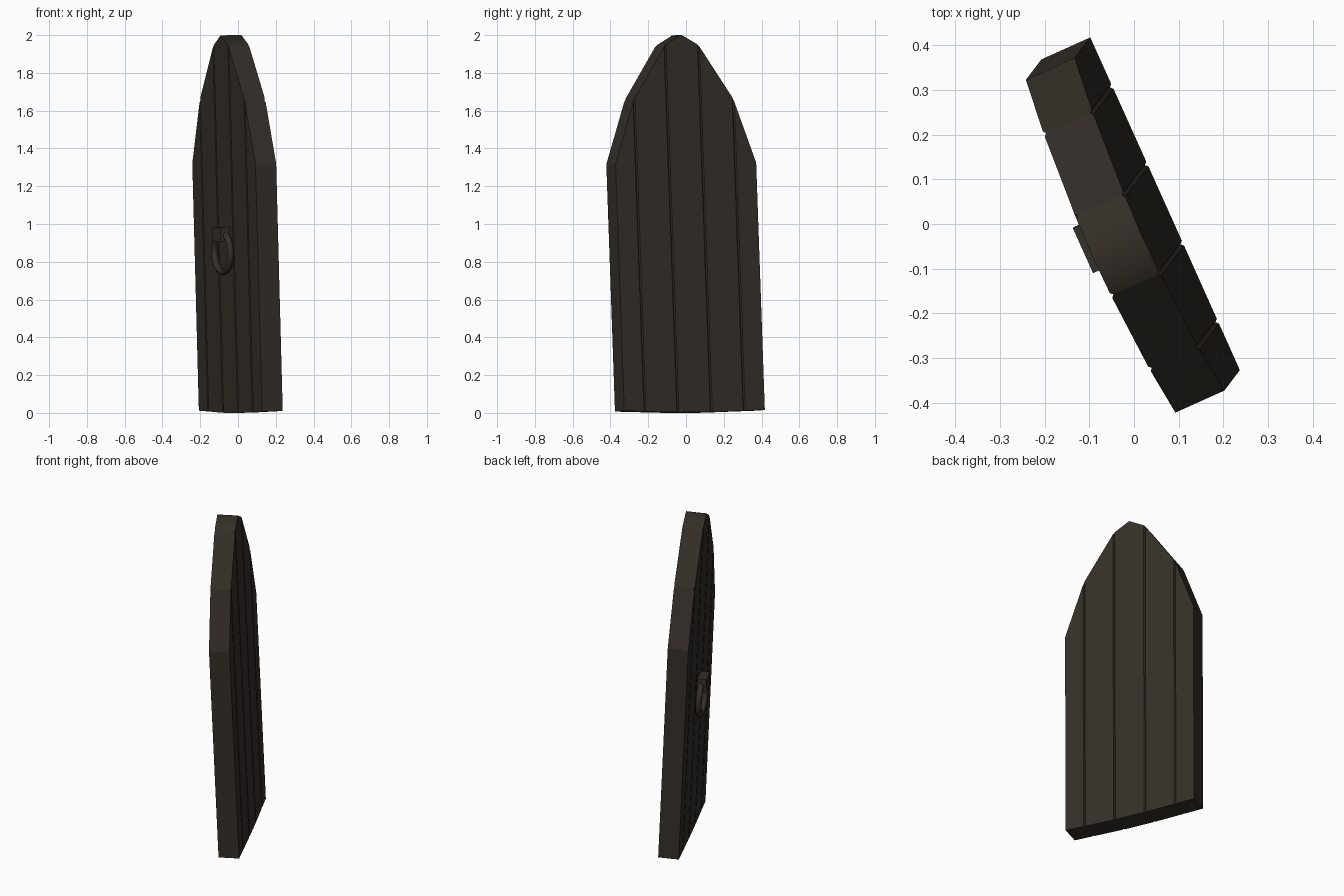
import bpy, bmesh, math
from mathutils import Matrix

if "Cube" in bpy.data.objects:
    bpy.data.objects.remove(bpy.data.objects["Cube"])

# Door frame: local x = across the door, y = thickness (handle on -y), z = up.
# The door is turned sideways and leans slightly.
PLACE = Matrix(((0.41, 0.912, -0.0265, 0.015),
                (-0.912, 0.41, -0.035, 0.021),
                (-0.006, 0.03, 1.0, 0.002),
                (0, 0, 0, 1)))
HALF = 0.06
ARCH = [(0, 1.998), (0.097, 1.943), (0.288, 1.657), (0.408, 1.318)]


def material(name, color):
    m = bpy.data.materials.new(name)
    m.diffuse_color = (*color, 1)
    m.use_nodes = True
    m.node_tree.nodes["Principled BSDF"].inputs["Base Color"].default_value = m.diffuse_color
    return m


wood = material("dark_wood", (0.035, 0.028, 0.021))
iron = material("dark_iron", (0.035, 0.029, 0.022))


def top_z(x):
    x = abs(x)
    for (x0, z0), (x1, z1) in zip(ARCH, ARCH[1:]):
        if x <= x1 + 1e-6:
            return z0 + (z1 - z0) * (x - x0) / (x1 - x0)
    return ARCH[-1][1]


def bottom_z(x):
    return 0.009 * max(0, abs(x) - 0.097) / 0.311


def finish(name, bm, mat):
    bmesh.ops.transform(bm, matrix=PLACE, verts=bm.verts)
    bmesh.ops.recalc_face_normals(bm, faces=bm.faces)
    me = bpy.data.meshes.new(name)
    bm.to_mesh(me)
    bm.free()
    me.materials.append(mat)
    ob = bpy.data.objects.new(name, me)
    bpy.context.collection.objects.link(ob)
    return ob


def plank(name, x0, x1):
    # chamfer only the edges that meet another plank
    c = 0.006
    a = c if x0 > -0.4 else 0
    b = c if x1 < 0.4 else 0
    mid = (x0 + x1) / 2
    half = [(x0, -HALF + a)] + ([(x0 + a, -HALF)] if a else [])
    half += [(mid, -HALF)]
    half += ([(x1 - b, -HALF)] if b else []) + [(x1, -HALF + b)]
    n = len(half)
    k = half.index((mid, -HALF))
    bm = bmesh.new()

    def row(sign, zf):
        return [bm.verts.new((x, sign * y, zf(x))) for x, y in half]
    fb, bb = row(1, bottom_z), row(-1, bottom_z)
    ft, bt = row(1, top_z), row(-1, top_z)
    # long faces
    for lo, hi in ((fb, ft), (bb, bt)):
        for i in range(n - 1):
            bm.faces.new((lo[i], lo[i + 1], hi[i + 1], hi[i]))
    for i in (0, n - 1):
        bm.faces.new((fb[i], bb[i], bt[i], ft[i]))
    # ends, split along the middle so the apex can rise
    for f, r, is_top in ((fb, bb, False), (ft, bt, True)):
        for s in (slice(0, k + 1), slice(k, n)):
            face = bm.faces.new(f[s] + r[s][::-1])
            face.smooth = is_top and abs(mid) < 0.01
    return finish(name, bm, wood)


# Five planks
cuts = [-0.408, -0.288, -0.097, 0.097, 0.288, 0.408]
for i, (l, r) in enumerate(zip(cuts, cuts[1:])):
    plank(f"door_plank_{i + 1}", l, r)

# Handle bracket
bm = bmesh.new()
bmesh.ops.create_cube(bm, size=1, matrix=Matrix.Translation((0, -HALF - 0.024, 0.945))
                      @ Matrix.Diagonal((0.11, 0.058, 0.078, 1)))
finish("handle_bracket", bm, iron)

# Ring handle
bm = bmesh.new()
R, r, N, M = 0.104, 0.018, 24, 10
rings = []
for i in range(N):
    t = 2 * math.pi * i / N
    ring = []
    for j in range(M):
        p = 2 * math.pi * j / M
        d = R + r * math.cos(p)
        ring.append(bm.verts.new((d * math.cos(t), -HALF - 0.022 + r * math.sin(p),
                                  0.85 + d * math.sin(t))))
    rings.append(ring)
for i in range(N):
    a, b = rings[i], rings[(i + 1) % N]
    for j in range(M):
        k = (j + 1) % M
        bm.faces.new((a[j], a[k], b[k], b[j])).smooth = True
finish("ring_handle", bm, iron)
